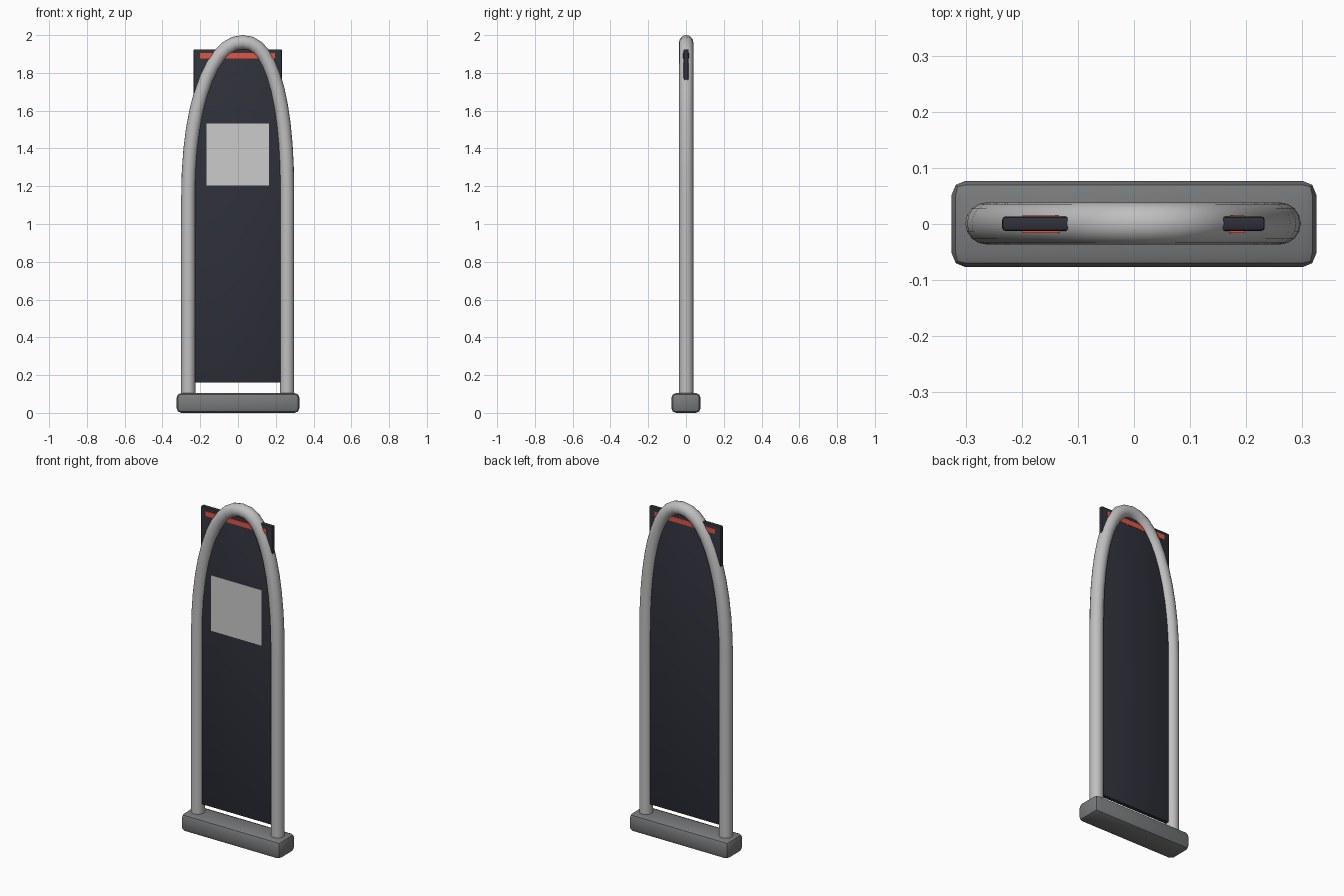
import bpy, math

if "Cube" in bpy.data.objects:
    bpy.data.objects.remove(bpy.data.objects["Cube"])


def material(name, rgb):
    m = bpy.data.materials.new(name)
    m.diffuse_color = (*rgb, 1)
    m.use_nodes = True
    m.node_tree.nodes["Principled BSDF"].inputs["Base Color"].default_value = m.diffuse_color
    return m


METAL = material("light_metal", (0.52, 0.52, 0.52))
BASE = material("base_grey", (0.19, 0.195, 0.2))
DARK = material("dark_panel", (0.028, 0.03, 0.042))
RED = material("red_stripe", (0.75, 0.09, 0.06))
LABEL = material("label_grey", (0.6, 0.6, 0.6))


def box(name, lo, hi, mat, bevel=0.0, segments=2):
    bpy.ops.mesh.primitive_cube_add(size=1, location=[(a + b) / 2 for a, b in zip(lo, hi)])
    o = bpy.context.object
    o.name = name
    o.scale = [b - a for a, b in zip(lo, hi)]
    bpy.ops.object.transform_apply(location=False, rotation=False, scale=True)
    o.data.materials.append(mat)
    if bevel:
        mod = o.modifiers.new("rounded_edges", 'BEVEL')
        mod.width = bevel
        mod.segments = segments
        bpy.ops.object.modifier_apply(modifier=mod.name)
        bpy.ops.object.shade_smooth_by_angle(angle=math.radians(35))
    return o


# Floor base
box("floor_base", (-0.325, -0.077, 0), (0.325, 0.077, 0.105), BASE, 0.025)

# Dark panel inside the frame
box("panel", (-0.235, -0.0125, 0.16), (0.233, 0.0135, 1.925), DARK, 0.006)

# Red stripe on both faces and label on the front
box("stripe_front", (-0.2, -0.016, 1.875), (0.197, -0.012, 1.904), RED)
box("stripe_back", (-0.2, 0.013, 1.875), (0.197, 0.015, 1.904), RED)
box("label_plate", (-0.166, -0.0145, 1.205), (0.163, -0.012, 1.533), LABEL)

# Frame tube: straight legs joined by a slightly off-centre arch
RADIUS, SPRING, PEAK_X, STEPS = 0.0375, 1.15, 0.025, 11
HEIGHT = 2.0 - RADIUS - SPRING


def arch_side(foot_x, power):
    pts = []
    for i in range(STEPS + 1):
        t = math.pi / 2 * i / STEPS
        pts.append((PEAK_X + (foot_x - PEAK_X) * math.cos(t) ** (2 / power) if i < STEPS else PEAK_X,
                    0.001, SPRING + HEIGHT * math.sin(t) ** (2 / power)))
    return pts


left, right = arch_side(-0.263, 2.1), arch_side(0.26, 2.3)
path = [(-0.263, 0.001, 0.08)] + left + right[-2::-1] + [(0.26, 0.001, 0.08)]
curve = bpy.data.curves.new("frame_tube", 'CURVE')
curve.dimensions = '3D'
curve.bevel_depth = RADIUS
curve.bevel_resolution = 6
curve.use_fill_caps = True
spline = curve.splines.new('POLY')
spline.points.add(len(path) - 1)
for p, co in zip(spline.points, path):
    p.co = (*co, 1)
frame = bpy.data.objects.new("frame_tube", curve)
bpy.context.collection.objects.link(frame)
bpy.ops.object.select_all(action='DESELECT')
frame.select_set(True)
bpy.context.view_layer.objects.active = frame
bpy.ops.object.convert(target='MESH')
frame = bpy.context.object
frame.data.materials.clear()
frame.data.materials.append(METAL)
bpy.ops.object.shade_smooth_by_angle(angle=math.radians(35))
